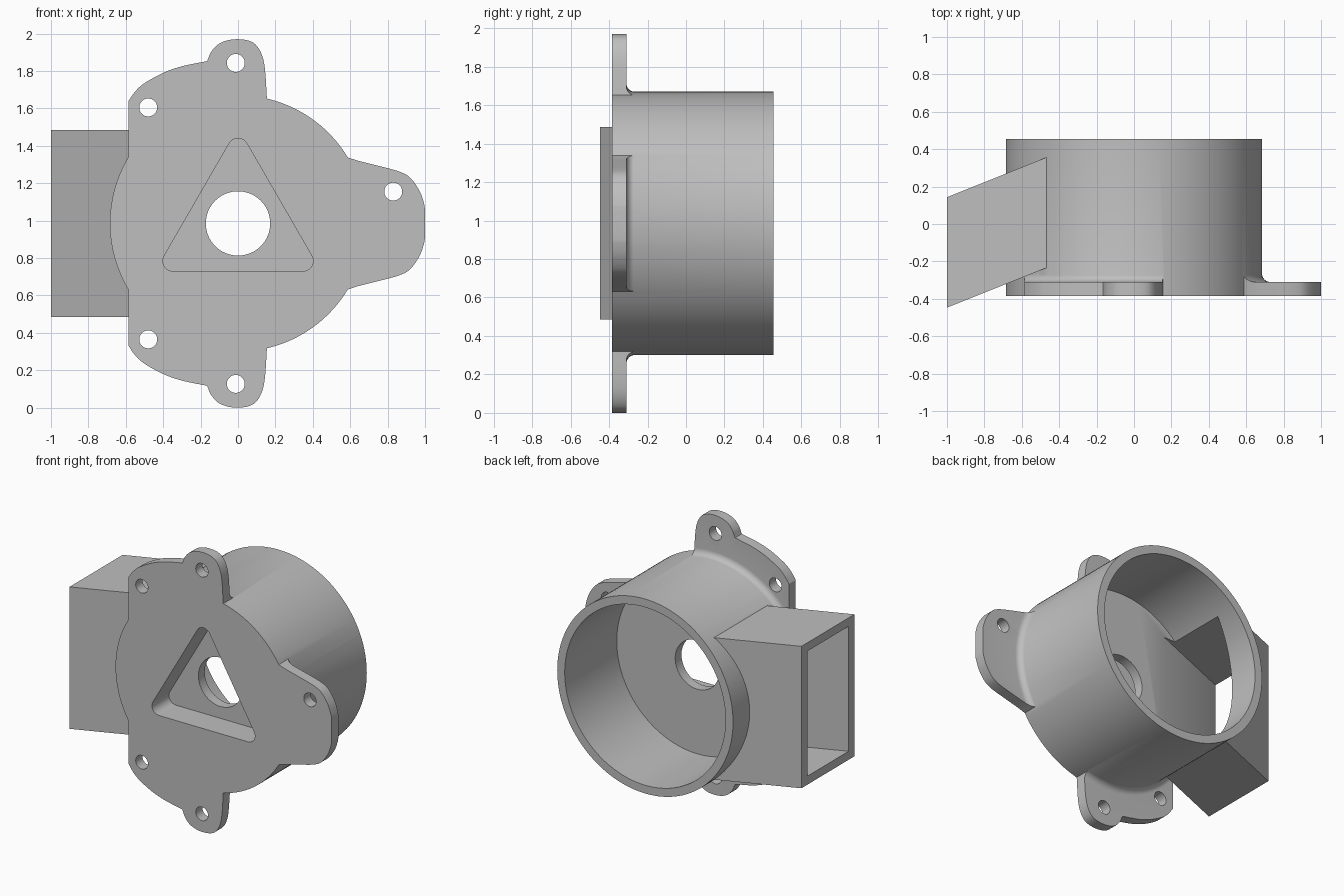
import bpy
import bmesh
import math
from mathutils import Vector

cube = bpy.data.objects.get("Cube")
if cube:
    bpy.data.objects.remove(cube, do_unlink=True)

CZ = 0.985          # height of the housing axis
FRONT, BACK = -0.385, 0.455
RADIUS = 0.685
SEGMENTS = 128

grey = bpy.data.materials.new("plain grey")
grey.use_nodes = True
grey.diffuse_color = (0.52, 0.52, 0.52, 1)
grey.node_tree.nodes["Principled BSDF"].inputs["Base Color"].default_value = (0.52, 0.52, 0.52, 1)


def finish(name, bm):
    bmesh.ops.recalc_face_normals(bm, faces=bm.faces)
    mesh = bpy.data.meshes.new(name)
    bm.to_mesh(mesh)
    bm.free()
    mesh.materials.append(grey)
    obj = bpy.data.objects.new(name, mesh)
    bpy.context.collection.objects.link(obj)
    return obj


def extrude(name, points, direction):
    """Solid swept from a closed outline."""
    bm = bmesh.new()
    face = bm.faces.new([bm.verts.new(p) for p in points])
    result = bmesh.ops.extrude_face_region(bm, geom=[face], use_keep_orig=True)
    moved = [v for v in result["geom"] if isinstance(v, bmesh.types.BMVert)]
    bmesh.ops.translate(bm, verts=moved, vec=direction)
    return finish(name, bm)


def plate(name, outline, y0, y1):
    return extrude(name, [(x, y0, z) for x, z in outline], (0, y1 - y0, 0))


def arc(x, z, r, start=0.0, sweep=math.tau, n=SEGMENTS, closed=False):
    steps = n - 1 if closed else n
    return [(x + r * math.cos(start + sweep * i / steps),
             z + r * math.sin(start + sweep * i / steps)) for i in range(n)]


def lathe(name, profile):
    """Closed solid turned about the housing axis from (radius, y) points."""
    bm = bmesh.new()
    rings = [[bm.verts.new((x, y, z)) for x, z in arc(0, CZ, r)] for r, y in profile]
    for a, b in zip(rings, rings[1:]):
        for i in range(SEGMENTS):
            j = (i + 1) % SEGMENTS
            bm.faces.new((a[i], a[j], b[j], b[i]))
    bm.faces.new(rings[0])
    bm.faces.new(rings[-1])
    return finish(name, bm)


def smooth_curve(points, steps=6):
    """Curve passing through every given point."""
    pts = [Vector(p) for p in points]
    pts = [2 * pts[0] - pts[1]] + pts + [2 * pts[-1] - pts[-2]]
    out = []
    for a, b, c, d in zip(pts, pts[1:], pts[2:], pts[3:]):
        for i in range(steps):
            t = i / steps
            out.append(tuple(0.5 * (2 * b + (c - a) * t + (2 * a - 5 * b + 4 * c - d) * t * t
                                    + (3 * b - a - 3 * c + d) * t ** 3)))
    return out + [tuple(points[-1])]


def combine(target, tool, operation):
    mod = target.modifiers.new(operation.lower(), "BOOLEAN")
    mod.operation = operation
    mod.solver = "EXACT"
    mod.object = tool
    bpy.context.view_layer.objects.active = target
    bpy.ops.object.modifier_apply(modifier=mod.name)
    bpy.data.objects.remove(tool, do_unlink=True)


# Flange outline: shoulder, top tab and half of the side ear, then mirrored in height
shoulder = smooth_curve([(-0.585, 1.64), (-0.55, 1.69), (-0.5, 1.735), (-0.4, 1.79),
                         (-0.3, 1.825), (-0.165, 1.853)])
tab = smooth_curve([(-0.16, 1.865), (-0.145, 1.90), (-0.11, 1.94), (-0.06, 1.963), (0, 1.97),
                    (0.06, 1.961), (0.1, 1.935), (0.13, 1.88), (0.145, 1.8), (0.155, 1.645)])
ear = smooth_curve([(0.58, 1.34), (0.65, 1.318), (0.75, 1.293), (0.86, 1.263), (0.92, 1.23),
                    (0.97, 1.16), (0.995, 1.09), (1.0, 1.05)])
upper = [(-0.585, 1.335)] + shoulder + tab + ear
outline = upper + [(x, 2 * CZ - z) for x, z in reversed(upper)]
flange = plate("flange", outline, FRONT, -0.25)

# Flange thickness and the fillet that blends it into the barrel
FILLET = 0.045
fillet = [(RADIUS - 0.001 + FILLET + r, y)
          for r, y in arc(0, -0.31 + FILLET, FILLET, -math.pi / 2, -math.pi / 2, 9, True)]
limit = lathe("flange_limit", [(1.5, -0.6), (1.5, -0.31)] + fillet + [(0.5, -0.265)])
combine(flange, limit, "INTERSECT")

# Barrel
housing = plate("housing", arc(0, CZ, RADIUS), FRONT, BACK)


# Slanted rectangular side duct
def duct_box(name, x0, x1, inset):
    def y(base, x):
        return base + 0.4 * (x + 1)
    front, back = -0.447 + inset * 1.08, 0.143 - inset * 1.08
    half = 0.5 - inset
    pts = [(x0, y(front, x0)), (x1, y(front, x1)), (x1, y(back, x1)), (x0, y(back, x0))]
    return extrude(name, [(px, py, CZ - half) for px, py in pts], (0, 0, 2 * half))


combine(housing, duct_box("duct", -1, -0.44, 0), "UNION")
combine(housing, flange, "UNION")

# Main cavity and the duct passage
combine(housing, plate("cavity", arc(0, CZ, 0.627), -0.125, BACK + 0.1), "DIFFERENCE")
combine(housing, duct_box("duct_passage", -1.1, -0.2, 0.06), "DIFFERENCE")

# Rounded triangular recess with a shaft hole through its floor
triangle = []
for k in range(3):
    a = math.pi / 2 + k * math.tau / 3
    triangle += arc(0.4 * math.cos(a), CZ + 0.4 * math.sin(a), 0.055,
                    a - math.pi / 3, math.tau / 3, 13, True)
combine(housing, plate("recess", triangle, FRONT - 0.1, -0.195), "DIFFERENCE")
combine(housing, plate("shaft_hole", arc(0, CZ, 0.172, n=64), -0.6, 0.1), "DIFFERENCE")

# Screw holes
for x, z in [(-0.48, 1.605), (-0.48, 0.365), (-0.012, 1.843), (-0.012, 0.127), (0.83, 1.155)]:
    combine(housing, plate("screw_hole", arc(x, z, 0.048, n=32), -0.6, -0.2), "DIFFERENCE")

bpy.ops.object.select_all(action="DESELECT")
housing.select_set(True)
bpy.context.view_layer.objects.active = housing
bpy.ops.object.shade_smooth_by_angle(angle=math.radians(30))
